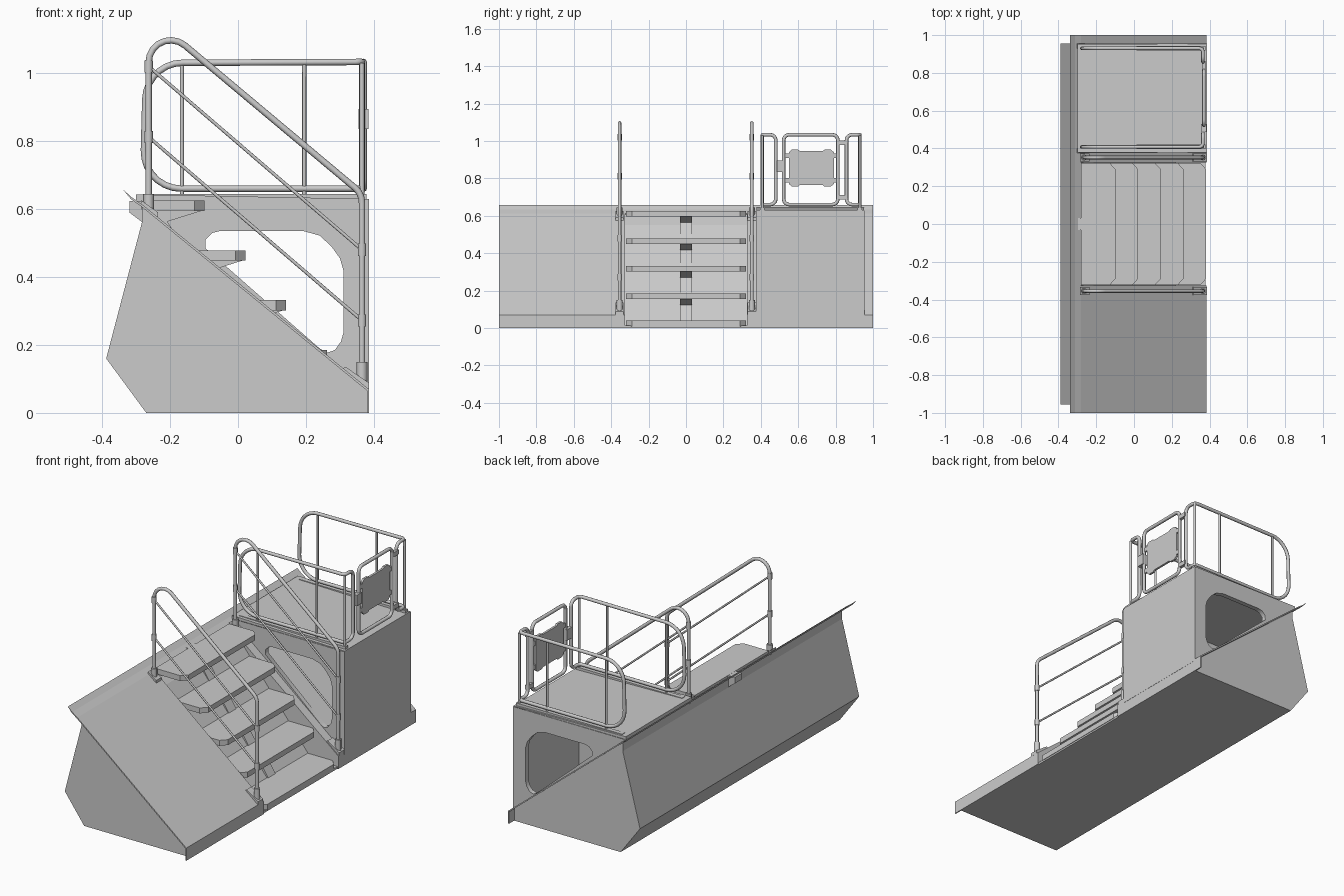
import bpy, bmesh, math
from mathutils import Vector

if "Cube" in bpy.data.objects:
    bpy.data.objects.remove(bpy.data.objects["Cube"])


def prism(name, pts, a, b, axis='Y'):
    """Extrude a closed 2D profile along an axis from a to b."""
    place = {'X': lambda p, t: (t, p[0], p[1]),
             'Y': lambda p, t: (p[0], t, p[1]),
             'Z': lambda p, t: (p[0], p[1], t)}[axis]
    bm = bmesh.new()
    face = bm.faces.new([bm.verts.new(place(p, a)) for p in pts])
    ext = bmesh.ops.extrude_face_region(bm, geom=[face])
    shift = Vector(place((0, 0), b)) - Vector(place((0, 0), a))
    bmesh.ops.translate(bm, vec=shift, verts=[v for v in ext['geom'] if isinstance(v, bmesh.types.BMVert)])
    bmesh.ops.recalc_face_normals(bm, faces=bm.faces)
    me = bpy.data.meshes.new(name)
    bm.to_mesh(me)
    bm.free()
    ob = bpy.data.objects.new(name, me)
    bpy.context.collection.objects.link(ob)
    return ob


def box(name, x0, x1, y0, y1, z0, z1):
    return prism(name, [(x0, z0), (x1, z0), (x1, z1), (x0, z1)], y0, y1)


def to_mesh(ob):
    bpy.ops.object.select_all(action='DESELECT')
    ob.select_set(True)
    bpy.context.view_layer.objects.active = ob
    bpy.ops.object.convert(target='MESH')
    return bpy.context.view_layer.objects.active


def rounded(pts, radii, closed):
    """Round the corners of a 3D path with circular arcs."""
    out, n = [], len(pts)
    P = [Vector(p) for p in pts]
    for i, p in enumerate(P):
        r = radii[i]
        if r == 0 or (not closed and i in (0, n - 1)):
            out.append(p)
            continue
        u = (P[i - 1] - p).normalized()
        v = (P[(i + 1) % n] - p).normalized()
        half = u.angle(v) / 2
        d = r / math.tan(half)
        c = p + (u + v).normalized() * (r / math.sin(half))
        s, e = p + u * d - c, p + v * d - c
        sweep = math.pi - 2 * half
        for k in range(8):
            t = k / 7
            out.append(c + (s * math.sin((1 - t) * sweep) + e * math.sin(t * sweep)) / math.sin(sweep))
    return out


def tube(name, pts, r, radii=None, closed=False):
    path = rounded(pts, radii or [0] * len(pts), closed)
    cu = bpy.data.curves.new(name, 'CURVE')
    cu.dimensions = '3D'
    cu.bevel_depth = r
    cu.bevel_resolution = 2
    cu.use_fill_caps = True
    sp = cu.splines.new('POLY')
    sp.points.add(len(path) - 1)
    for q, p in zip(sp.points, path):
        q.co = (*p, 1)
    sp.use_cyclic_u = closed
    ob = bpy.data.objects.new(name, cu)
    bpy.context.collection.objects.link(ob)
    ob = to_mesh(ob)
    bpy.ops.object.shade_smooth_by_angle(angle=math.radians(50))
    return ob


def plate_with_hole(name, outer, hole, y, thick):
    cu = bpy.data.curves.new(name, 'CURVE')
    cu.dimensions = '2D'
    cu.fill_mode = 'BOTH'
    cu.extrude = thick / 2
    for loop in (outer, hole):
        sp = cu.splines.new('POLY')
        sp.points.add(len(loop) - 1)
        for q, p in zip(sp.points, loop):
            q.co = (p[0], p[1], 0, 1)
        sp.use_cyclic_u = True
    ob = bpy.data.objects.new(name, cu)
    ob.rotation_euler = (math.pi / 2, 0, 0)
    ob.location.y = y
    bpy.context.collection.objects.link(ob)
    return to_mesh(ob)


# Hull with the stair recess cut out
hull = prism('hull', [(-.27, 0), (.379, 0), (.379, .066), (-.283, .606), (-.283, .56), (-.388, .16)], -.955, .955)
cutter = prism('stair_cutter', [(.22, .012), (.6, .012), (.6, .8), (-.255, .8), (-.255, .6)], -.325, .325)
mod = hull.modifiers.new('recess', 'BOOLEAN')
mod.object = cutter
mod.operation = 'DIFFERENCE'
mod.solver = 'EXACT'
to_mesh(hull)
bpy.data.objects.remove(cutter)

# Sloping cover sheet, front skirt and back lip
sheet = [(-.338, .657), (-.312, .634), (-.28, .612), (.385, .07), (.385, 0),
         (.379, 0), (.379, .066), (-.283, .606), (-.315, .629)]
prism('slope_sheet_left', sheet, -1, -.325)
prism('slope_sheet_right', sheet, .325, 1)
prism('back_lip', [(-.338, .657), (-.312, .634), (-.28, .612), (-.283, .606), (-.315, .629)], -.325, .325)

# Stair treads with chamfered corners and centre brackets
for i in range(5):
    nose, top = -.098 + .12 * i, .625 - .1465 * i
    back = nose - .182
    prism(f'tread_{i + 1}', [(back, -.322), (nose - .03, -.322), (nose, -.29), (nose, .29),
                             (nose - .03, .322), (back, .322)], top - .03, top, 'Z')
    if i < 4:
        prism(f'tread_bracket_{i + 1}', [(nose - .005, top - .029), (nose - .11, top - .062),
                                         (nose - .055, top - .146), (back + .06, top - .146),
                                         (back - .01, top - .029)], -.032, .032)
prism('back_tab', [(-.32, .59), (-.28, .56), (-.24, .56), (-.24, .624), (-.32, .624)], -.032, .032)

# Platform box: side plates with openings, front plate, deck
outer = [(.38, .06), (.38, .627), (-.302, .627)]
hole = [(-.096, .485), (-.095, .51), (-.075, .53), (-.05, .536), (.19, .536), (.24, .522), (.275, .49),
        (.3, .455), (.31, .42), (.31, .235), (.303, .21), (.285, .185), (.262, .177), (.24, .19)]
plate_with_hole('platform_inner_side', outer, hole, .388, .026)
plate_with_hole('platform_outer_side', outer, hole, .942, .026)
box('platform_front', .372, .386, .375, .955, .06, .627)
prism('platform_deck', [(-.3, .622), (.386, .618), (.386, .63), (-.3, .643)], .378, .952)

# Stair handrails with mid rails, collars, sockets and base plates
for side, y in (('left', -.355), ('right', .352)):
    tube(f'handrail_{side}', [(-.263, y, .61), (-.263, y, 1.171), (.365, y, .645), (.365, y, .09)],
         .0095, [0, .065, .06, 0])
    for k, (za, zb) in enumerate(((1.02, .48), (.812, .272))):
        tube(f'midrail_{side}_{k}', [(-.263, y, za), (.365, y, zb)], .005)
        for x, z in ((-.263, za), (.365, zb)):
            tube(f'rail_collar_{side}_{k}', [(x, y, z - .018), (x, y, z + .018)], .0125)
    tube(f'lower_socket_{side}', [(.365, y, .085), (.365, y, .15)], .016)
    tube(f'upper_socket_{side}', [(-.263, y, .6), (-.263, y, .645)], .016)
    prism(f'base_plate_{side}', [(.31, .131), (.386, .069), (.386, .088), (.316, .136)], y - .022, y + .022)
    prism(f'top_plate_{side}', [(-.285, .6), (-.235, .57), (-.235, .59), (-.285, .626)], y - .022, y + .022)

# Platform guard rails wrapping round the front corners
for side, y, d in (('inner', .408, .072), ('outer', .93, -.072)):
    tube(f'guardrail_{side}',
         [(-.28, y, .66), (-.27, y, 1.03), (.365, y, 1.033), (.365, y + d, 1.033),
          (.365, y + d, .66), (.365, y, .66)], .0095, [.11, .11, .02, .03, .03, .02], True)
    for x in (-.165, .195):
        tube(f'guard_upright_{side}', [(x, y, .63), (x, y, 1.032)], .006)
    tube(f'guard_corner_post_{side}', [(.365, y, .625), (.365, y, 1.03)], .007)
    box(f'toe_strip_{side}', -.27, .378, y - .012, y + .012, .628, .645)

# Front gate with panel, latch and hinges
tube('gate_frame', [(.37, .522, .66), (.37, .522, 1.033), (.37, .812, 1.033), (.37, .812, .66)],
     .0095, [.03] * 4, True)
prism('gate_panel', [(.55, .77), (.565, .757), (.6, .757), (.61, .765), (.73, .765), (.74, .757), (.775, .757),
                     (.79, .77), (.79, .94), (.775, .953), (.74, .953), (.73, .945), (.61, .945), (.6, .953),
                     (.565, .953), (.55, .94)], .362, .374, 'X')
for z in (.79, .92):
    for y0, y1 in ((.52, .553), (.787, .814)):
        box('gate_panel_clip', .364, .374, y0, y1, z - .012, z + .012)
box('gate_latch', .355, .384, .487, .53, .835, .895)
for z in (.7, .99):
    box('gate_hinge', .36, .378, .81, .862, z - .012, z + .012)
